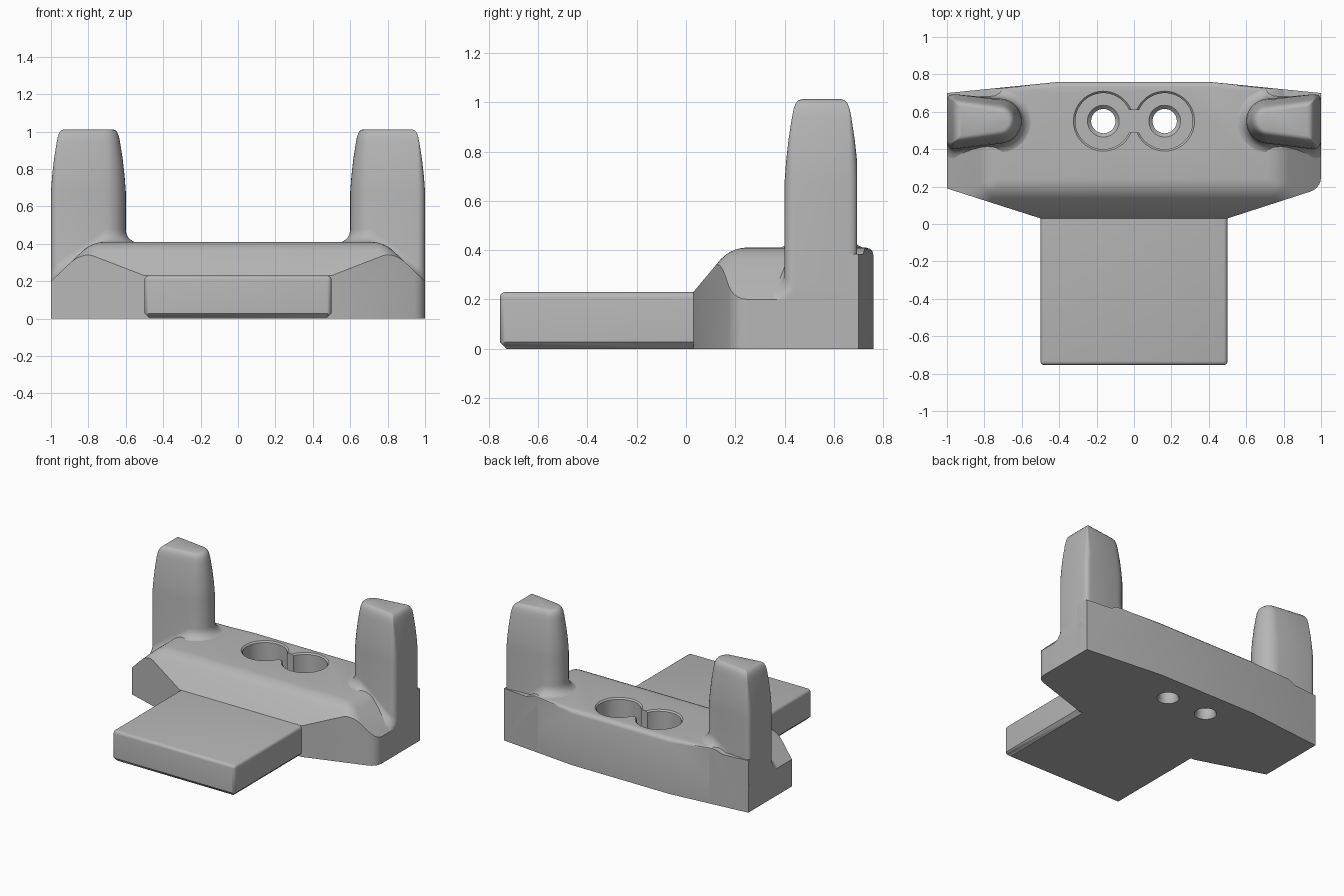
import bpy, bmesh, math
from mathutils import Vector

cube = bpy.data.objects.get("Cube")
if cube:
    bpy.data.objects.remove(cube, do_unlink=True)

grey = bpy.data.materials.new("plain grey")
grey.use_nodes = True
grey.diffuse_color = (0.47, 0.47, 0.47, 1)
grey.node_tree.nodes["Principled BSDF"].inputs["Base Color"].default_value = (0.47, 0.47, 0.47, 1)

TOP = 0.41


def finish(name, bm, angle=35):
    bmesh.ops.recalc_face_normals(bm, faces=bm.faces)
    mesh = bpy.data.meshes.new(name)
    bm.to_mesh(mesh)
    bm.free()
    mesh.materials.append(grey)
    ob = bpy.data.objects.new(name, mesh)
    bpy.context.collection.objects.link(ob)
    smooth(ob, angle)
    return ob


def smooth(ob, angle=35):
    bpy.ops.object.select_all(action='DESELECT')
    ob.select_set(True)
    bpy.context.view_layer.objects.active = ob
    bpy.ops.object.shade_smooth_by_angle(angle=math.radians(angle))


def loft(rings):
    """Closed solid through rings with equal point counts."""
    bm = bmesh.new()
    loops = [[bm.verts.new(p) for p in ring] for ring in rings]
    n = len(loops[0])
    for a, b in zip(loops, loops[1:]):
        for i in range(n):
            j = (i + 1) % n
            bm.faces.new((a[i], a[j], b[j], b[i]))
    bm.faces.new(loops[0][::-1])
    bm.faces.new(loops[-1])
    bmesh.ops.recalc_face_normals(bm, faces=bm.faces)
    return bm


def prism(outline, z0, z1):
    return loft([[(x, y, z) for x, y in outline] for z in (z0, z1)])


def arc(cx, cy, r, start, end, steps):
    angles = [math.radians(start + (end - start) * i / steps) for i in range(steps + 1)]
    return [(cx + r * math.cos(a), cy + r * math.sin(a)) for a in angles]


def slice_off(bm, point, normal):
    geom = bm.verts[:] + bm.edges[:] + bm.faces[:]
    bmesh.ops.bisect_plane(bm, geom=geom, plane_co=point, plane_no=normal, clear_outer=True)
    bmesh.ops.holes_fill(bm, edges=[e for e in bm.edges if e.is_boundary])
    bmesh.ops.recalc_face_normals(bm, faces=bm.faces)


# Main body: plan outline with sloped front and sides
outline = [(-0.5, 0.03), (0.5, 0.03)] + arc(0.92, 0.25, 0.08, -72, 0, 5)
outline += [(1, 0.7), (0.4, 0.76), (-0.4, 0.76), (-1, 0.7), (-1, 0.19)]
bm = prism(outline, 0, TOP)
slice_off(bm, (0, 0.03, 0.23), Vector((0, -0.18, 0.15)))
for s in (-1, 1):
    slice_off(bm, (s, 0, 0.2), Vector((s * 0.21, 0, 0.22)))
bm.normal_update()
ridges = [e for e in bm.edges if all(f.normal.z > 0.3 for f in e.link_faces)]
bmesh.ops.bevel(bm, geom=ridges, offset=0.06, segments=5, profile=0.5, affect='EDGES')
bm.normal_update()
rear = [e for e in bm.edges if all(v.co.z > TOP - 0.001 and v.co.y > 0.68 for v in e.verts)]
bmesh.ops.bevel(bm, geom=rear, offset=0.03, segments=3, profile=0.5, affect='EDGES')
body = finish("body", bm)


# Joined screw pockets with through holes
def cut(target, cutter):
    cutter.hide_render = True
    mod = target.modifiers.new("cut", 'BOOLEAN')
    mod.operation = 'DIFFERENCE'
    mod.solver = 'EXACT'
    mod.object = cutter
    bpy.context.view_layer.objects.active = target
    bpy.ops.object.modifier_apply(modifier=mod.name)
    bpy.data.objects.remove(cutter, do_unlink=True)


bore = [(0.08, -0.01), (0.065, 0.02), (0.065, 0.08), (0.085, 0.1), (0.15, 0.1),
        (0.15, 0.4), (0.16, TOP), (0.16, 0.6)]
for s in (-1, 1):
    rings = [[(x, y, z) for x, y in arc(s * 0.164, 0.55, r, 0, 352.5, 47)] for r, z in bore]
    cut(body, finish("bore_cutter", loft(rings)))
neck = [(-0.04, 0.49), (0.04, 0.49), (0.04, 0.61), (-0.04, 0.61)]
cut(body, finish("neck_cutter", prism(neck, 0.1, 0.6)))
smooth(body)

# Flat tongue at the front
bm = prism([(-0.5, -0.755), (0.5, -0.755), (0.5, 0.1), (-0.5, 0.1)], 0, 0.23)
low = [e for e in bm.edges if all(v.co.z < 0.01 for v in e.verts)
       and any(v.co.y < 0 for v in e.verts)]
bmesh.ops.bevel(bm, geom=low, offset=0.028, segments=1, affect='EDGES')
upper = [e for e in bm.edges if any(v.co.y < 0 for v in e.verts)
         and all(v.co.z > 0.02 for v in e.verts)
         and (all(v.co.z > 0.2 for v in e.verts) or abs(e.verts[0].co.z - e.verts[1].co.z) > 0.1)]
bmesh.ops.bevel(bm, geom=upper, offset=0.022, segments=4, profile=0.5, affect='EDGES')
finish("tongue", bm)


# Upright posts: wedge plan with round inner end, tapered top, flared foot
def post_plan(d):
    r = max(0.04 + d, 0.006)
    shift = min(0, 0.034 + d)
    cx, dy = 0.96 + shift, 0.11 + shift
    pts = arc(cx, 0.55 + dy, r, 0, 90, 4)
    pts += arc(0.72, 0.55, 0.12 + d, 95, 265, 16)
    pts += arc(cx, 0.55 - dy, r, -90, 0, 4)
    return [(min(x, 1), min(y, 0.69 + (1 - x) * 0.1)) for x, y in pts]


def body_height(x):
    return min(TOP, TOP - (x - 0.78) * 0.95) - 0.004


def post_rings(s):
    rings = [[(s * x, y, 0) for x, y in post_plan(0)]]
    flare = 0.07
    for i in range(6):
        a = math.pi / 2 * i / 5
        d, lift = flare * (1 - math.sin(a)), flare * (1 - math.cos(a))
        rings.append([(s * x, y, body_height(x) + lift) for x, y in post_plan(d)])
    for d, z in ((0, 0.68), (-0.006, 0.76), (-0.016, 0.85), (-0.03, 0.94), (-0.037, 0.975),
                 (-0.046, 0.997), (-0.057, 1.008), (-0.07, 1.012)):
        rings.append([(s * x, y, z) for x, y in post_plan(d)])
    return rings


for side, s in (("right", -1), ("left", 1)):
    finish(side + "_post", loft(post_rings(s)), 50)
    # Rear shoulder keeps the back wall tall behind the post
    plan = [(s * 0.7, 0.56), (s * 0.99, 0.56), (s, 0.6), (s, 0.7), (s * 0.7, 0.73)]
    finish(side + "_rear_shoulder", prism(plan, 0, 0.385))
